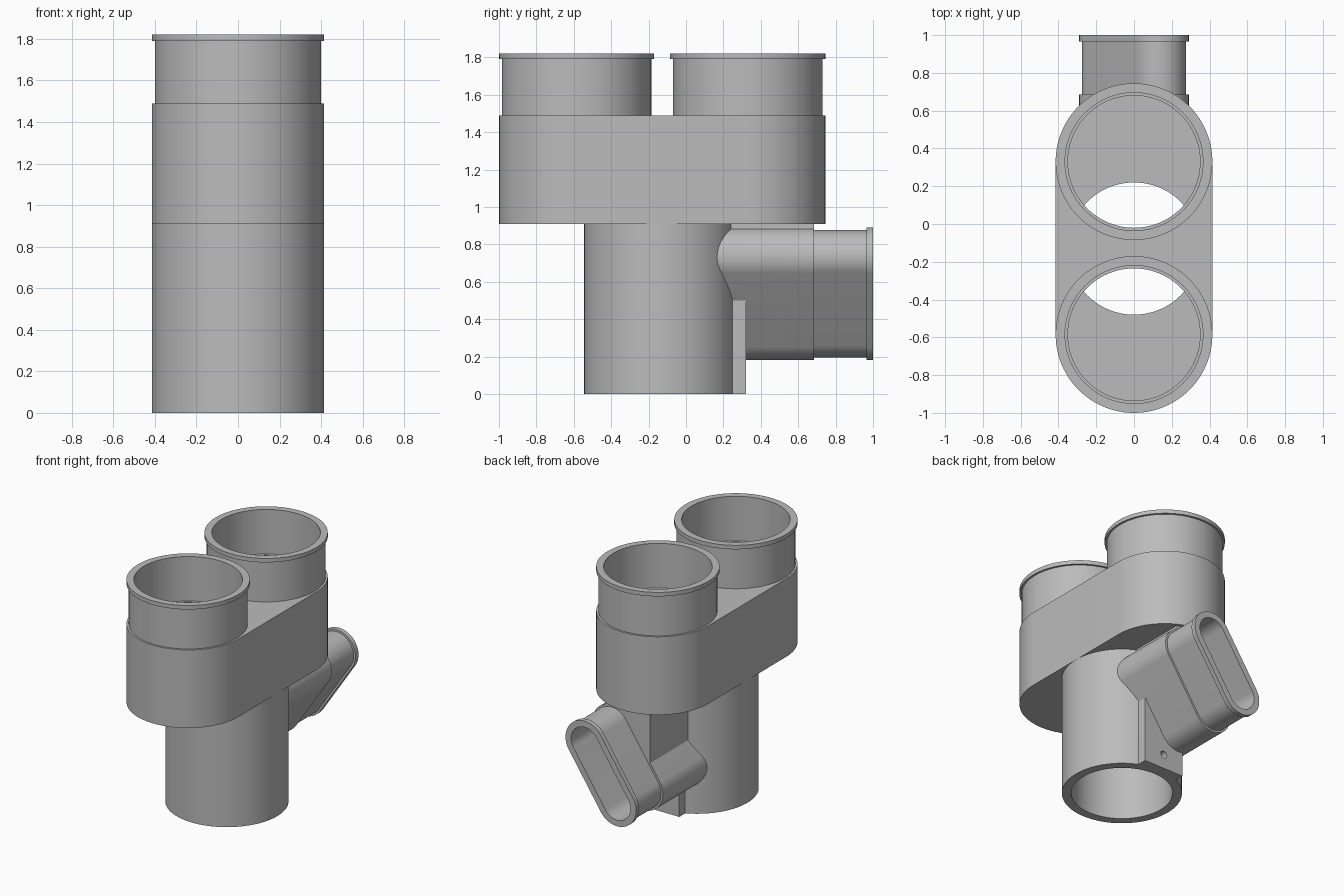
import bpy, bmesh, math
from mathutils import Vector

cube = bpy.data.objects.get("Cube")
if cube:
    bpy.data.objects.remove(cube, do_unlink=True)

grey = bpy.data.materials.new("plain_grey")
grey.use_nodes = True
colour = (0.5, 0.5, 0.5, 1)
grey.diffuse_color = colour
grey.node_tree.nodes["Principled BSDF"].inputs["Base Color"].default_value = colour

SEG = 48  # points on each half circle


def stadium(centre, offset, r):
    """Outline of two half circles about centre +/- offset; a circle if offset is zero."""
    centre, offset = Vector(centre), Vector(offset)
    start = math.atan2(offset.y, offset.x) - math.pi / 2
    straight = offset.length > 0
    pts = []
    for half, sign in ((0, 1), (1, -1)):
        for i in range(SEG + (1 if straight else 0)):
            a = start + math.pi * (half + i / SEG)
            pts.append(centre + sign * offset + r * Vector((math.cos(a), math.sin(a))))
    return pts


def loft(name, centre, offset, stations, axis="Z", ring=False):
    """Skin outlines at (position, radius) stations; ring joins the last to the first."""
    bm = bmesh.new()
    loops = []
    for t, r in stations:
        pts = stadium(centre, offset, r)
        loops.append([bm.verts.new((p.x, p.y, t) if axis == "Z" else (p.x, t, p.y))
                      for p in pts])
    pairs = list(zip(loops, loops[1:]))
    if ring:
        pairs.append((loops[-1], loops[0]))
    else:
        bm.faces.new(loops[0])
        bm.faces.new(loops[-1])
    for a, b in pairs:
        for i in range(len(a)):
            j = (i + 1) % len(a)
            bm.faces.new((a[i], a[j], b[j], b[i]))
    return finish(name, bm)


def box(name, low, high):
    bm = bmesh.new()
    bmesh.ops.create_cube(bm, size=1)
    low, high = Vector(low), Vector(high)
    for v in bm.verts:
        v.co = (low + high) / 2 + v.co * (high - low)
    return finish(name, bm)


def finish(name, bm):
    bmesh.ops.recalc_face_normals(bm, faces=bm.faces)
    mesh = bpy.data.meshes.new(name)
    bm.to_mesh(mesh)
    bm.free()
    mesh.materials.append(grey)
    obj = bpy.data.objects.new(name, mesh)
    bpy.context.collection.objects.link(obj)
    return obj


def activate(obj):
    bpy.ops.object.select_all(action="DESELECT")
    obj.select_set(True)
    bpy.context.view_layer.objects.active = obj


def cut(obj, *cutters):
    activate(obj)
    for c in cutters:
        mod = obj.modifiers.new("cut", "BOOLEAN")
        mod.operation, mod.solver, mod.object = "DIFFERENCE", "EXACT", c
        bpy.ops.object.modifier_apply(modifier=mod.name)


# Shared layout
MAIN = (0, -0.13)
INLETS = {"front": (0, -0.585), "back": (0, 0.33)}
MID, SPAN = (0, -0.1275), (0, 0.4575)
PORT, TILT = (0, 0.536), (0.132, 0.197)
NONE = (0, 0)

# Cutters
main_bore = loft("main_bore_cutter", MAIN, NONE, [(-0.1, 0.35), (1.2, 0.35)])
wall_trim = loft("wall_trim_cutter", MAIN, NONE, [(-0.1, 0.37), (1.2, 0.37)])
chamber = loft("chamber_cutter", MID, SPAN, [(0.97, 0.35), (1.43, 0.35)])
port_bore = loft("port_bore_cutter", PORT, TILT, [(-0.1, 0.112), (1.1, 0.112)], "Y")
screw = loft("screw_cutter", (0, 0.11), NONE, [(0, 0.027), (0.5, 0.027)], "Y")
inlet_bores = [loft(n + "_inlet_cutter", c, NONE, [(1.2, 0.35), (1.6, 0.35)])
               for n, c in INLETS.items()]

# Main pipe
main_pipe = loft("main_pipe", MAIN, NONE,
                 [(0, 0.415), (0.91, 0.415), (0.91, 0.35), (0, 0.35)], ring=True)
cut(main_pipe, port_bore, screw)

# Hollow junction chamber joining both inlets to the main pipe
junction = loft("junction_chamber", MID, SPAN, [(0.91, 0.415), (1.49, 0.415)])
cut(junction, chamber, main_bore, *inlet_bores)

# Two flanged inlet collars
inlets = [loft(n + "_inlet_collar", c, NONE,
               [(1.49, 0.4), (1.79, 0.4), (1.79, 0.415), (1.82, 0.415),
                (1.82, 0.365), (1.49, 0.365)], ring=True)
          for n, c in INLETS.items()]

# Tilted slot-shaped side port with a stepped neck and flange
port = loft("side_port", PORT, TILT,
            [(0, 0.158), (0.685, 0.158), (0.685, 0.143), (0.965, 0.143),
             (0.965, 0.158), (1.0, 0.158)], "Y")
cut(port, wall_trim, port_bore)

# Web above the port and mounting plate below it
web = box("port_web", (-0.185, 0, 0.535), (0.185, 0.685, 0.91))
plate = box("mounting_plate", (-0.168, 0, 0), (0.168, 0.32, 0.5))
cut(web, wall_trim, port_bore)
cut(plate, wall_trim, port_bore, screw)

for part in [main_pipe, junction, port, web, plate, *inlets]:
    activate(part)
    bpy.ops.object.shade_smooth_by_angle(angle=math.radians(30))

for c in [main_bore, wall_trim, chamber, port_bore, screw, *inlet_bores]:
    bpy.data.objects.remove(c, do_unlink=True)
